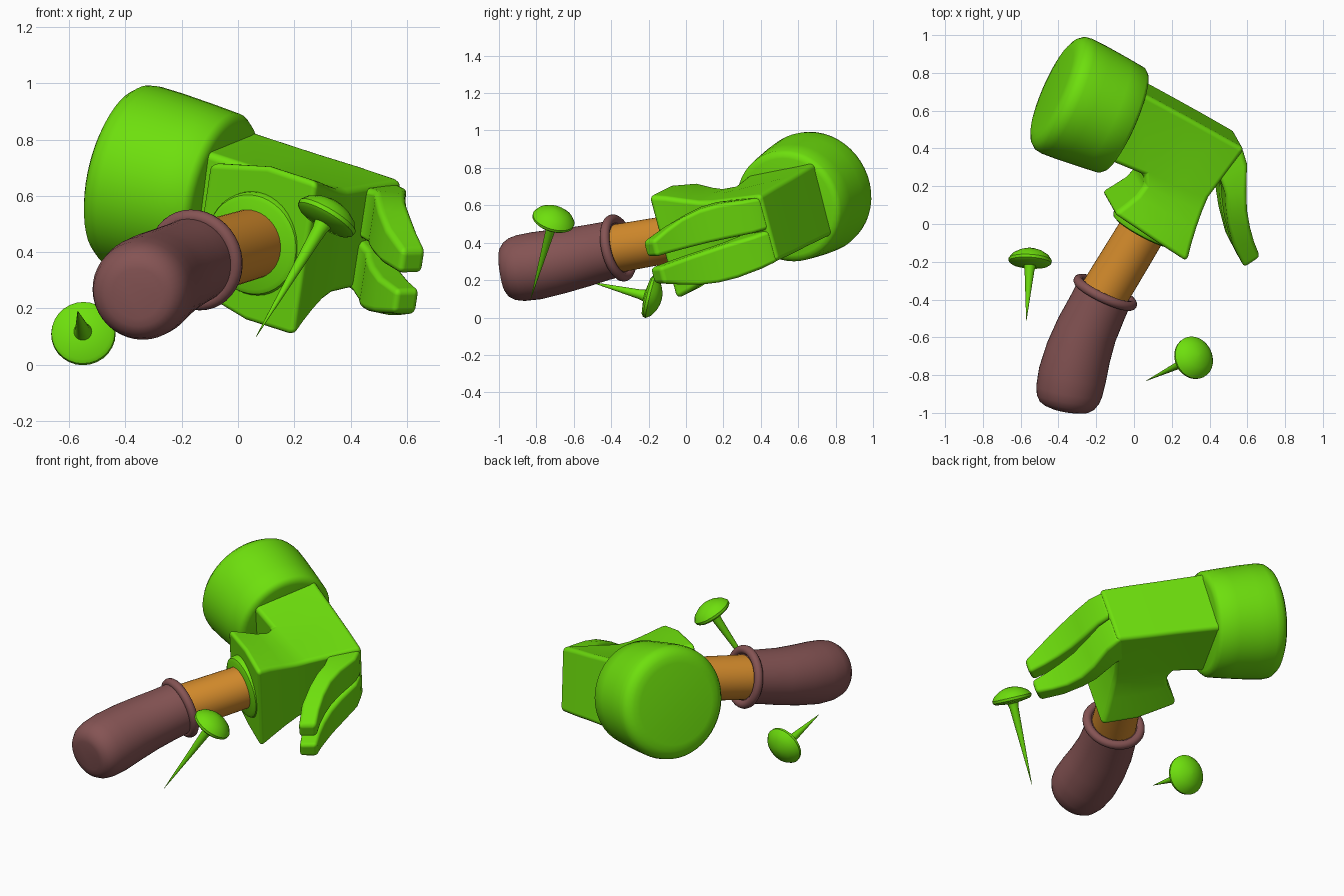
import bpy, bmesh, math
from mathutils import Vector

if "Cube" in bpy.data.objects:
    bpy.data.objects.remove(bpy.data.objects["Cube"], do_unlink=True)


def material(name, rgb):
    m = bpy.data.materials.new(name)
    m.use_nodes = True
    m.diffuse_color = (*rgb, 1)
    m.node_tree.nodes["Principled BSDF"].inputs["Base Color"].default_value = (*rgb, 1)
    return m


GREEN = material("bright green", (0.155, 0.74, 0.004))
ORANGE = material("orange wood", (0.66, 0.26, 0.025))
BROWN = material("brown grip", (0.235, 0.088, 0.088))

# Hammer frame: claw direction, handle-to-head direction, and head thickness
HUB = Vector((0.246, 0.379, 0.508))
CLAW = Vector((0.87, -0.43, -0.246)).normalized()
UP = Vector((0.47, 0.866, 0.16)).normalized()
SIDE = CLAW.cross(UP).normalized()


def place(c, u, w=0):
    return HUB + CLAW * c + UP * u + SIDE * w


def finish(name, bm, mat, bevel=0):
    bmesh.ops.recalc_face_normals(bm, faces=bm.faces)
    for f in bm.faces:
        f.smooth = True
    me = bpy.data.meshes.new(name)
    bm.to_mesh(me)
    bm.free()
    me.materials.append(mat)
    ob = bpy.data.objects.new(name, me)
    bpy.context.collection.objects.link(ob)
    if bevel:
        mod = ob.modifiers.new("rounded edges", "BEVEL")
        mod.width = bevel
        mod.segments = 4
        mod.limit_method = "ANGLE"
        mod.angle_limit = math.radians(35)
        mod.harden_normals = True
    else:
        me.set_sharp_from_angle(angle=math.radians(40))


def loft(name, rings, mat, bevel=0):
    bm = bmesh.new()
    rows = [[bm.verts.new(p) for p in ring] for ring in rings]
    n = len(rows[0])
    for a, b in zip(rows, rows[1:]):
        for i in range(n):
            j = (i + 1) % n
            bm.faces.new((a[i], a[j], b[j], b[i]))
    bm.faces.new(rows[0])
    bm.faces.new(rows[-1])
    finish(name, bm, mat, bevel)


def tube(name, path, radii, mat, sides=40):
    """Round sections swept along a path."""
    path = [Vector(p) for p in path]
    rings = []
    for i, (p, r) in enumerate(zip(path, radii)):
        t = path[min(i + 1, len(path) - 1)] - path[max(i - 1, 0)]
        q = t.to_track_quat("Z", "Y")
        rings.append([p + q @ Vector((r * math.cos(k * math.tau / sides),
                                      r * math.sin(k * math.tau / sides), 0))
                      for k in range(sides)])
    loft(name, rings, mat)


# Striking face: a fat, round-edged drum, turned slightly off the claw line
drum = [(-0.215, 0.265), (-0.209, 0.288), (-0.19, 0.304), (-0.09, 0.315), (0.04, 0.327),
        (0.13, 0.332), (0.165, 0.327), (0.192, 0.306), (0.207, 0.276), (0.212, 0.238)]
middle = place(-0.54, 0.012, -0.008) + Vector((-0.02, 0.002, 0.003))
facing = Vector((-0.895, 0.395, 0.215)).normalized()
tube("striking_drum", [middle + facing * t for t, r in drum], [r for t, r in drum], GREEN, 48)

# Head body: T-shaped outline, flaring smoothly toward the handle socket
neck = [(-0.42, 0.23, 0.202), (-0.42, -0.18, 0.202)]
rows = [[(-0.1, 0.218, 0.194), (0.07, 0.21, 0.192), (0.255, 0.2, 0.186)],
        [(-0.16, -0.165, 0.187), (0.04, -0.14, 0.196), (0.205, -0.12, 0.194)],
        [(-0.135, -0.21, 0.192), (0.04, -0.205, 0.206), (0.21, -0.2, 0.207)],
        [(-0.15, -0.28, 0.207), (0.04, -0.285, 0.234), (0.218, -0.29, 0.235)],
        [(-0.185, -0.35, 0.222), (0.035, -0.365, 0.264), (0.23, -0.38, 0.266)],
        [(-0.22, -0.415, 0.235), (0.03, -0.44, 0.292), (0.247, -0.465, 0.29)]]
points = neck + sum(rows, [])
cells = [(0, 1, 5, 2)]
cells += [(i, i + 3, i + 4, i + 1) for r in range(len(rows) - 1) for i in (2 + 3 * r, 3 + 3 * r)]
end = 3 * len(rows) + 2
border = [0, 1] + list(range(5, end, 3)) + [end - 2] + list(range(end - 1, 3, -3)) + [3, 2]
bm = bmesh.new()
top = [bm.verts.new(place(c, u, w)) for c, u, w in points]
low = [bm.verts.new(place(c, u, -w)) for c, u, w in points]
for cell in cells:
    bm.faces.new([top[i] for i in cell])
    bm.faces.new([low[i] for i in reversed(cell)])
for a, b in zip(border, border[1:] + border[:1]):
    bm.faces.new((top[a], top[b], low[b], low[a]))
finish("head_body", bm, GREEN, 0.045)

# Claw prongs: outer point, inner point, near and far width
claw = [((0.18, 0.19), (0.13, 0.02), 0.0, 0.165),
        ((0.245, 0.195), (0.18, 0.0), 0.002, 0.18),
        ((0.308, 0.13), (0.22, -0.01), 0.006, 0.193),
        ((0.37, 0.004), (0.275, -0.06), 0.012, 0.207),
        ((0.425, -0.09), (0.315, -0.125), 0.018, 0.205),
        ((0.49, -0.17), (0.37, -0.2), 0.022, 0.188),
        ((0.555, -0.235), (0.46, -0.3), 0.026, 0.157),
        ((0.63, -0.297), (0.582, -0.386), 0.03, 0.118)]
for name, s in (("upper_claw", 1), ("lower_claw", -1)):
    loft(name, [[place(*o, s * a - 0.01), place(*o, s * b - 0.01),
                 place(*i, s * b - 0.01), place(*i, s * a - 0.01)]
                for o, i, a, b in claw], GREEN, 0.022)

# Socket collar and wooden shaft
collar = [(-0.36, 0.186), (-0.45, 0.186), (-0.466, 0.179), (-0.474, 0.162)]
tube("socket_collar", [place(0.025, u) for u, r in collar], [r for u, r in collar], GREEN)
tube("wooden_shaft", [place(0.025, -0.38), place(0.015, -0.6), place(0, -0.9)],
     [0.124, 0.127, 0.13], ORANGE)

# Grip and its end ring
grip = [(-0.15, -0.35, 0.375), (-0.197, -0.45, 0.352), (-0.25, -0.56, 0.325),
        (-0.294, -0.68, 0.3), (-0.326, -0.8, 0.277), (-0.343, -0.885, 0.264),
        (-0.35, -0.93, 0.259), (-0.354, -0.96, 0.256), (-0.357, -0.977, 0.254),
        (-0.358, -0.983, 0.253)]
tube("grip", grip, [0.152, 0.156, 0.164, 0.174, 0.181, 0.177, 0.166, 0.147, 0.12, 0.09], BROWN)
axis = (Vector(grip[0]) - Vector(grip[1])).to_track_quat("Z", "Y")
bpy.ops.mesh.primitive_torus_add(major_radius=0.157, minor_radius=0.026, major_segments=40,
                                 minor_segments=12, location=(-0.152, -0.362, 0.372),
                                 rotation=axis.to_euler())
ring = bpy.context.object
ring.name = "grip_ring"
ring.data.materials.append(BROWN)
bpy.ops.object.shade_smooth()


# Nails: sharp tapering shank with a domed cap
def nail(name, tip, apex):
    tip, apex = Vector(tip), Vector(apex)
    d = (apex - tip).normalized()
    length = (apex - tip).length
    prof = [(0, 0.001), (length - 0.12, 0.026), (length - 0.095, 0.032),
            (length - 0.085, 0.1), (length - 0.075, 0.113), (length - 0.06, 0.115),
            (length - 0.035, 0.097), (length - 0.015, 0.065), (length - 0.003, 0.03),
            (length, 0.004)]
    tube(name, [tip + d * h for h, r in prof], [r for h, r in prof], GREEN, 28)


nail("left_nail", (0.065, -0.83, 0.1), (0.348, -0.693, 0.578))
nail("right_nail", (-0.57, -0.51, 0.19), (-0.546, -0.13, 0.095))
